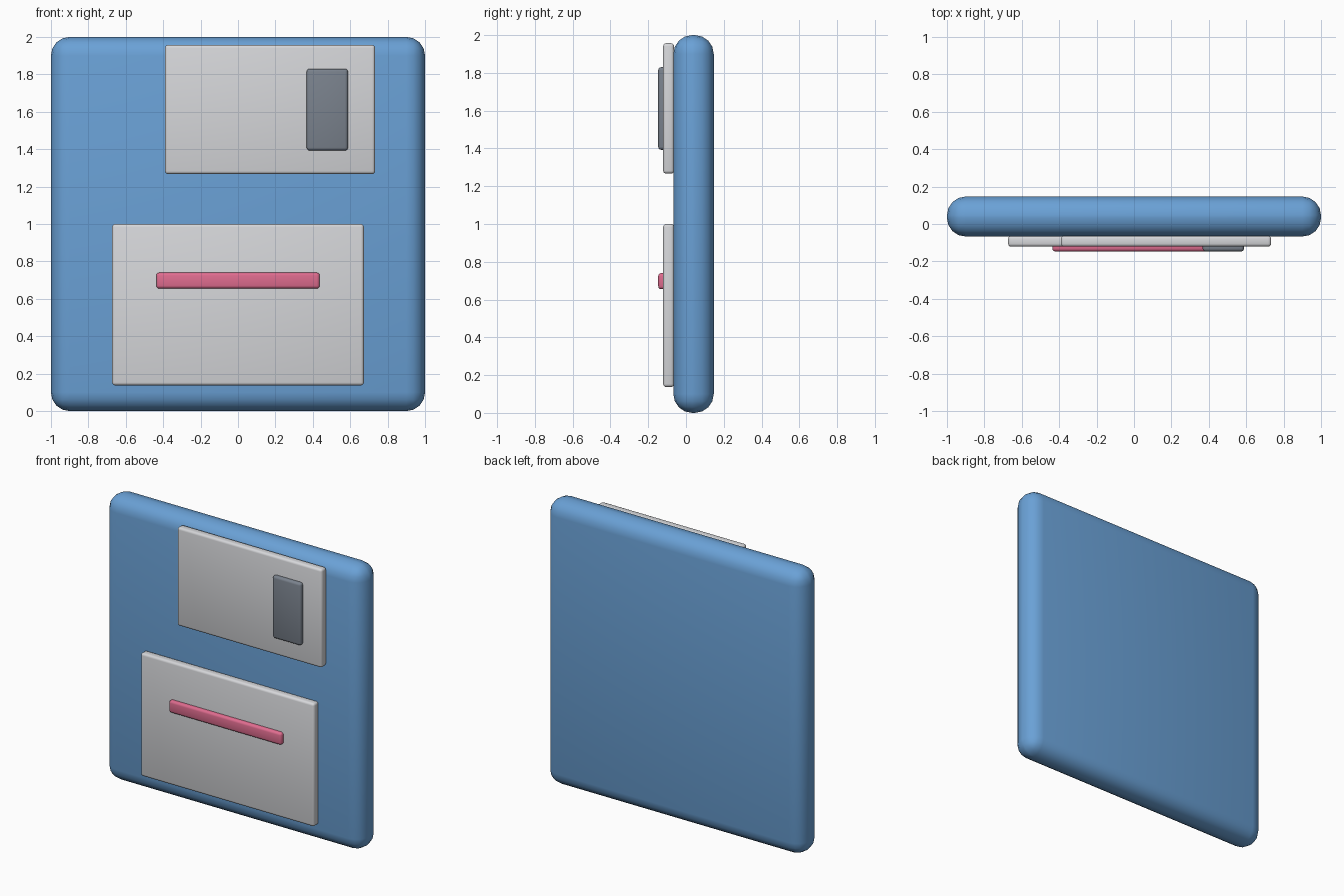
import bpy, math

if "Cube" in bpy.data.objects:
    bpy.data.objects.remove(bpy.data.objects["Cube"])


def material(name, rgb):
    """Flat material from sRGB 0-255 values."""
    m = bpy.data.materials.new(name)
    lin = [((c / 255 + 0.055) / 1.055) ** 2.4 for c in rgb]
    m.diffuse_color = (*lin, 1)
    m.use_nodes = True
    m.node_tree.nodes["Principled BSDF"].inputs["Base Color"].default_value = m.diffuse_color
    return m


blue = material("body_blue", (106, 161, 214))
grey = material("light_grey", (214, 215, 218))
dark = material("dark_grey", (122, 130, 141))
pink = material("pink", (223, 108, 143))


def rounded_box(name, x, y, z, radius, segments, mat):
    """Box between the given (min, max) ranges with rounded edges."""
    ranges = (x, y, z)
    bpy.ops.mesh.primitive_cube_add(size=1, location=[(a + b) / 2 for a, b in ranges])
    ob = bpy.context.object
    ob.name = name
    ob.scale = [b - a for a, b in ranges]
    bpy.ops.object.transform_apply(location=False, rotation=False, scale=True)
    bev = ob.modifiers.new("round_edges", 'BEVEL')
    bev.width = radius
    bev.segments = segments
    bpy.ops.object.modifier_apply(modifier=bev.name)
    bpy.ops.object.shade_smooth_by_angle(angle=math.radians(40))
    ob.data.materials.append(mat)
    return ob


# Disk body
rounded_box("disk_body", (-1, 1), (-0.067, 0.147), (0, 2), 0.1, 4, blue)

# Sliding shutter and its window
rounded_box("shutter", (-0.39, 0.733), (-0.121, -0.063), (1.267, 1.957), 0.016, 3, grey)
rounded_box("shutter_window", (0.367, 0.588), (-0.147, -0.1), (1.393, 1.83), 0.016, 3, dark)

# Label plate and its stripe
rounded_box("label", (-0.673, 0.673), (-0.121, -0.063), (0.137, 1.0), 0.016, 3, grey)
rounded_box("label_stripe", (-0.437, 0.437), (-0.147, -0.1), (0.655, 0.74), 0.016, 3, pink)
